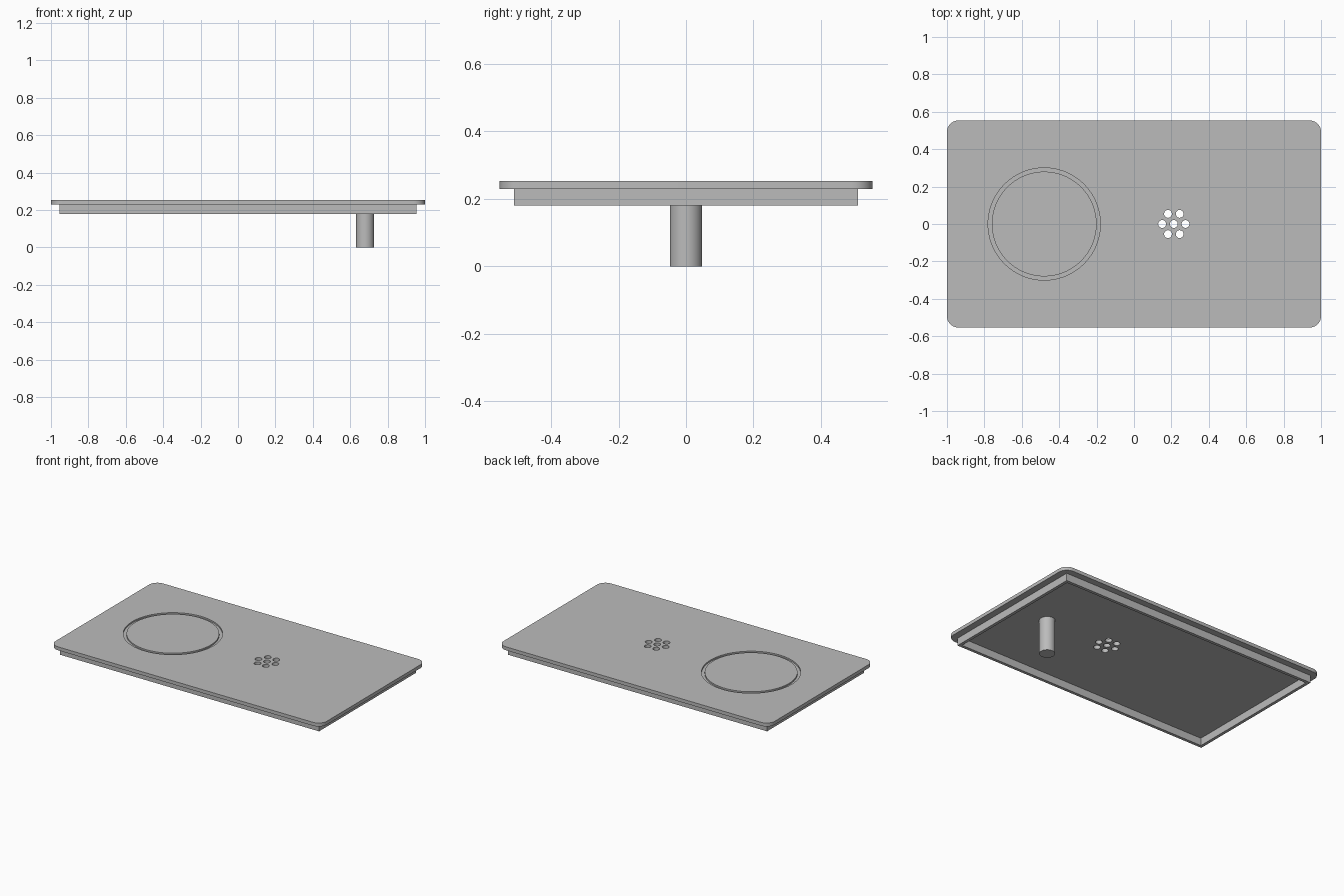
import bpy, bmesh
from math import cos, sin, pi, radians
from mathutils import Matrix

cube = bpy.data.objects.get("Cube")
if cube:
    bpy.data.objects.remove(cube, do_unlink=True)

TOP, UNDER, RIM_BOTTOM = 0.253, 0.23, 0.18

grey = bpy.data.materials.new("plain_grey")
grey.use_nodes = True
colour = (0.5, 0.5, 0.5, 1)
grey.diffuse_color = colour
grey.node_tree.nodes["Principled BSDF"].inputs["Base Color"].default_value = colour


def finish(name, bm):
    mesh = bpy.data.meshes.new(name)
    bm.to_mesh(mesh)
    bm.free()
    obj = bpy.data.objects.new(name, mesh)
    bpy.context.collection.objects.link(obj)
    mesh.materials.append(grey)
    return obj


def box(name, half_x, half_y, z0, z1, radius=0):
    bm = bmesh.new()
    size = Matrix.Diagonal((2 * half_x, 2 * half_y, z1 - z0, 1))
    bmesh.ops.create_cube(bm, size=1, matrix=Matrix.Translation((0, 0, (z0 + z1) / 2)) @ size)
    if radius:
        upright = [e for e in bm.edges if abs(e.verts[0].co.z - e.verts[1].co.z) > 1e-4]
        bmesh.ops.bevel(bm, geom=upright, offset=radius, segments=10, affect='EDGES', profile=0.5)
    return finish(name, bm)


def cylinder(name, x, y, radius, z0, z1, sides=48):
    bm = bmesh.new()
    bmesh.ops.create_cone(bm, cap_ends=True, segments=sides, radius1=radius, radius2=radius,
                          depth=z1 - z0, matrix=Matrix.Translation((x, y, (z0 + z1) / 2)))
    return finish(name, bm)


def cut(obj, cutter):
    mod = obj.modifiers.new("cut", 'BOOLEAN')
    mod.operation = 'DIFFERENCE'
    mod.solver = 'EXACT'
    mod.object = cutter
    bpy.context.view_layer.objects.active = obj
    bpy.ops.object.modifier_apply(modifier=mod.name)
    bpy.data.objects.remove(cutter, do_unlink=True)


def smooth(obj):
    bpy.ops.object.select_all(action='DESELECT')
    obj.select_set(True)
    bpy.context.view_layer.objects.active = obj
    bpy.ops.object.shade_smooth_by_angle(angle=radians(30))


# Flat top plate with rounded corners
plate = box("top_plate", 1, 0.553, UNDER, TOP, radius=0.06)

# Ring groove in the top surface
groove = cylinder("groove_cutter", -0.48, 0, 0.30, TOP - 0.01, TOP + 0.05, 96)
cut(groove, cylinder("groove_core", -0.48, 0, 0.28, 0, 1, 96))
cut(plate, groove)

# Drain holes: one in the middle, six around it
centres = [(0, 0)] + [(0.0625 * cos(i * pi / 3), 0.0625 * sin(i * pi / 3)) for i in range(6)]
for dx, dy in centres:
    cut(plate, cylinder("hole_cutter", 0.213 + dx, dy, 0.021, 0, 1, 32))
smooth(plate)

# Open wall under the plate
rim = box("lower_rim", 0.955, 0.51, RIM_BOTTOM, UNDER)
cut(rim, box("rim_cutter", 0.935, 0.49, 0, 1))

# Pipe hanging from the underside
smooth(cylinder("outlet_pipe", 0.68, 0, 0.048, 0, UNDER))
